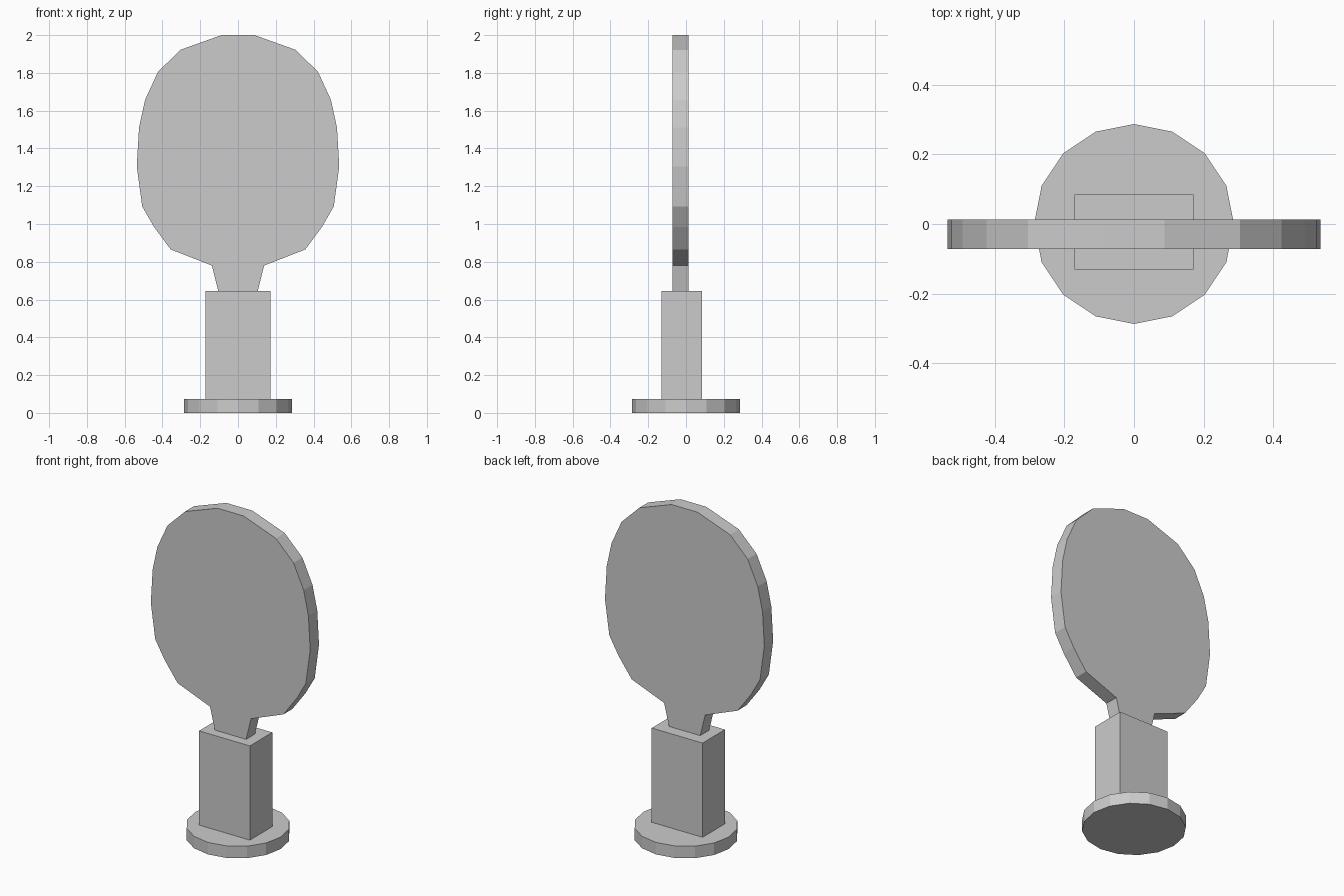
import bpy, bmesh, math

if "Cube" in bpy.data.objects:
    bpy.data.objects.remove(bpy.data.objects["Cube"])


def prism(name, outline, to_3d, offset):
    """Closed solid: flat outline extruded along an offset vector."""
    bm = bmesh.new()
    face = bm.faces.new([bm.verts.new(to_3d(a, b)) for a, b in outline])
    ext = bmesh.ops.extrude_face_region(bm, geom=[face], use_keep_orig=True)
    bmesh.ops.translate(bm, vec=offset,
                        verts=[v for v in ext["geom"] if isinstance(v, bmesh.types.BMVert)])
    bmesh.ops.recalc_face_normals(bm, faces=bm.faces)
    mesh = bpy.data.meshes.new(name)
    bm.to_mesh(mesh)
    bm.free()
    obj = bpy.data.objects.new(name, mesh)
    bpy.context.collection.objects.link(obj)
    return obj


# Round foot, 16 sides
R = 0.287
circle = [(R * math.cos(i * math.tau / 16), R * math.sin(i * math.tau / 16)) for i in range(16)]
prism("base_disc", circle, lambda x, y: (x, y, 0), (0, 0, 0.073))

# Rectangular pedestal
W, Y0, Y1 = 0.171, -0.13, 0.085
block = [(-W, Y0), (W, Y0), (W, Y1), (-W, Y1)]
prism("pedestal_block", block, lambda x, y: (x, y, 0.073), (0, 0, 0.573))

# Flat rounded panel with tapered neck, mirrored half outline
half = [(0.105, 0.646), (0.138, 0.78), (0.356, 0.865), (0.445, 0.985),
        (0.507, 1.093), (0.536, 1.305), (0.524, 1.51), (0.492, 1.657),
        (0.424, 1.805), (0.305, 1.922), (0.087, 2.0)]
outline = half + [(-x, z) for x, z in reversed(half)]
prism("panel", outline, lambda x, z: (x, -0.072, z), (0, 0.085, 0))
